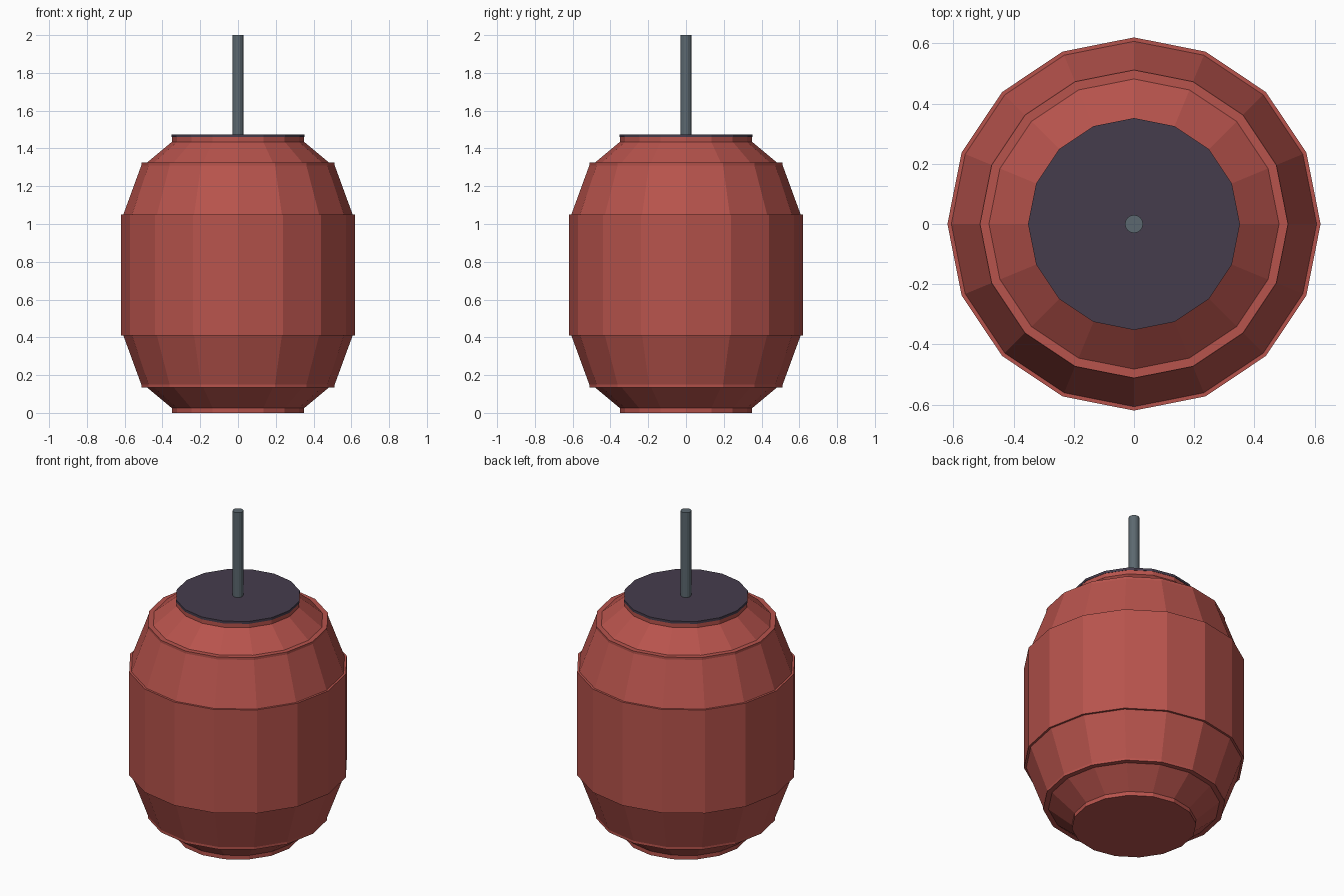
import bpy
import bmesh
from math import cos, sin, tau

cube = bpy.data.objects.get("Cube")
if cube:
    bpy.data.objects.remove(cube)


def make_material(name, color):
    mat = bpy.data.materials.new(name)
    mat.use_nodes = True
    mat.diffuse_color = (*color, 1)
    mat.node_tree.nodes["Principled BSDF"].inputs["Base Color"].default_value = (*color, 1)
    return mat


def lathe(name, profile, sides, mat):
    """Flat-faced solid turned around z from (radius, height) points, capped at both ends."""
    bm = bmesh.new()
    rings = [[bm.verts.new((r * cos(tau * i / sides), r * sin(tau * i / sides), z))
              for i in range(sides)] for r, z in profile]
    for low, high in zip(rings, rings[1:]):
        for i in range(sides):
            j = (i + 1) % sides
            bm.faces.new((low[i], low[j], high[j], high[i]))
    bm.faces.new(rings[0][::-1])
    bm.faces.new(rings[-1])
    mesh = bpy.data.meshes.new(name)
    bm.to_mesh(mesh)
    bm.free()
    mesh.materials.append(mat)
    obj = bpy.data.objects.new(name, mesh)
    bpy.context.collection.objects.link(obj)
    return obj


red = make_material("paper red", (0.477, 0.087, 0.073))
dark = make_material("dark plum", (0.059, 0.046, 0.073))
steel = make_material("slate grey", (0.107, 0.14, 0.162))

SIDES = 16
BODY_TOP = 1.46

# Stepped body: lower half profile, mirrored about its middle height
lower = [(0.35, 0), (0.35, 0.025), (0.482, 0.135), (0.512, 0.135),
         (0.512, 0.15), (0.607, 0.41), (0.62, 0.41)]
upper = [(r, BODY_TOP - z) for r, z in reversed(lower)]
lathe("lantern_body", lower + upper, SIDES, red)

# Dark lid on the neck
lathe("top_cap", [(0.352, BODY_TOP), (0.352, 1.475)], SIDES, dark)

# Hanging rod
lathe("hanging_rod", [(0.03, 1.47), (0.03, 2)], SIDES, steel)
